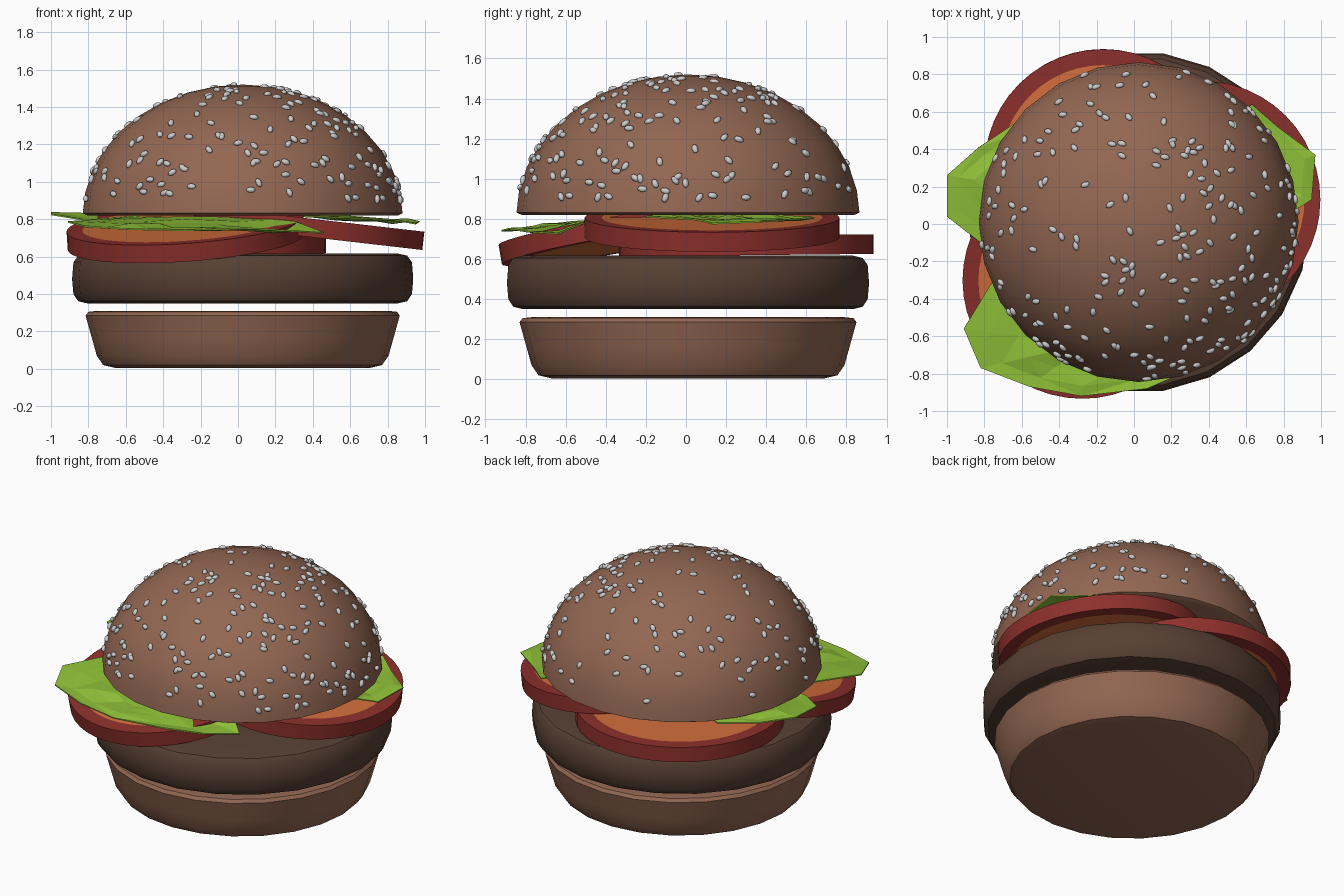
import bpy, bmesh, math, random
from mathutils import Matrix, Vector

if "Cube" in bpy.data.objects:
    bpy.data.objects.remove(bpy.data.objects["Cube"])

random.seed(4)


def material(name, rgb):
    m = bpy.data.materials.new(name)
    m.diffuse_color = (*rgb, 1)
    m.use_nodes = True
    m.node_tree.nodes["Principled BSDF"].inputs["Base Color"].default_value = m.diffuse_color
    return m


BUN = material("bun_brown", (0.29, 0.135, 0.085))
MEAT = material("patty_brown", (0.095, 0.05, 0.033))
RED = material("tomato_red", (0.27, 0.03, 0.025))
ORANGE = material("tomato_flesh", (0.66, 0.16, 0.045))
GREEN = material("leaf_green", (0.28, 0.54, 0.04))


def finish(bm, name, mats=(), smooth=None):
    bmesh.ops.recalc_face_normals(bm, faces=bm.faces)
    me = bpy.data.meshes.new(name)
    bm.to_mesh(me)
    bm.free()
    for m in mats:
        me.materials.append(m)
    ob = bpy.data.objects.new(name, me)
    bpy.context.collection.objects.link(ob)
    if smooth:
        bpy.ops.object.select_all(action='DESELECT')
        ob.select_set(True)
        bpy.context.view_layer.objects.active = ob
        bpy.ops.object.shade_smooth_by_angle(angle=math.radians(smooth))
    return ob


def lathe(name, profile, sides, mat, centre):
    """Spin a (radius, z) profile whose ends lie on the axis."""
    bm = bmesh.new()
    vs = [bm.verts.new((r, 0, z)) for r, z in profile]
    es = [bm.edges.new(p) for p in zip(vs, vs[1:])]
    bmesh.ops.spin(bm, geom=vs + es, cent=(0, 0, 0), axis=(0, 0, 1),
                   angle=math.tau, steps=sides)
    bmesh.ops.remove_doubles(bm, verts=bm.verts, dist=1e-4)
    bmesh.ops.translate(bm, verts=bm.verts, vec=(*centre, 0))
    return finish(bm, name, [mat], 40)


def slice_matrix(x, y, z, sx, sy):
    n = Vector((-sx, -sy, 1)).normalized()
    return Matrix.Translation((x, y, z)) @ Vector((0, 0, 1)).rotation_difference(n).to_matrix().to_4x4()


# Lower bun and patty
lathe("bottom_bun", [(0, 0.005), (0.68, 0.005), (0.745, 0.02), (0.78, 0.07), (0.805, 0.16),
                     (0.84, 0.285), (0.825, 0.305), (0.78, 0.31), (0, 0.31)], 24, BUN, (0.025, 0.01))
lathe("patty", [(0, 0.35), (0.83, 0.35), (0.88, 0.362), (0.905, 0.40), (0.912, 0.48), (0.905, 0.57),
                (0.88, 0.605), (0.83, 0.617), (0, 0.617)], 22, MEAT, (0.025, 0.01))

# Domed top bun
BR, BZ, BH = 0.855, 0.82, 0.70
dome = [(0, BZ), (0.83, BZ)]
dome += [(BR * math.cos(a), BZ + BH * math.sin(a))
         for a in (math.radians(d) for d in (1, 10, 20, 30, 40, 50, 60, 70, 80))]
lathe("top_bun", dome + [(0, BZ + BH)], 24, BUN, (0.025, 0.01))

# Tomato slices: red rim, orange faces
for name, place in (("tomato_back", (-0.165, 0.30, 0.668, 0, 0.01)),
                    ("tomato_right", (0.36, 0.13, 0.757, -0.115, 0)),
                    ("tomato_front", (-0.28, -0.30, 0.728, 0.07, 0.17))):
    bm = bmesh.new()
    bmesh.ops.create_cone(bm, cap_ends=True, segments=48, radius1=0.635, radius2=0.635, depth=0.098)
    caps = [f for f in bm.faces if len(f.verts) > 4]
    bmesh.ops.inset_individual(bm, faces=caps, thickness=0.085)
    for f in caps:
        f.material_index = 1
    bm.transform(slice_matrix(*place))
    finish(bm, name, [RED, ORANGE], 30)

# Crumpled lettuce leaves: outline shrunk in rings toward a centre
leaves = {
    "lettuce_left": [(-0.62, 0.55, 0.81), (-0.83, 0.41, 0.815), (-1.0, 0.26, 0.84), (-1.0, 0.04, 0.83),
                     (-0.82, -0.10, 0.80), (-0.45, -0.12, 0.815), (-0.3, 0.2, 0.815), (-0.4, 0.45, 0.815)],
    "lettuce_front": [(-0.74, -0.28, 0.80), (-0.91, -0.56, 0.79), (-0.82, -0.77, 0.765),
                      (-0.56, -0.87, 0.75), (-0.28, -0.92, 0.745), (0.07, -0.88, 0.755),
                      (0.30, -0.78, 0.74), (0.46, -0.64, 0.73), (0.25, -0.45, 0.81), (-0.3, -0.25, 0.815)],
    "lettuce_right": [(0.63, 0.64, 0.81), (0.78, 0.51, 0.80), (0.97, 0.37, 0.79), (0.95, 0.13, 0.78),
                      (0.84, 0.06, 0.80), (0.5, -0.2, 0.815), (0.3, 0.1, 0.82), (0.4, 0.45, 0.82)],
}
for name, outline in leaves.items():
    pts = [Vector(p) for p in outline]
    mid = sum(pts, Vector()) / len(pts)
    bm = bmesh.new()
    rings = []
    for t in (1, 0.8, 0.55, 0.3):
        wob = 0 if t == 1 else 0.012
        rings.append([bm.verts.new(mid.lerp(p, t) + Vector((0, 0, random.uniform(-wob, wob)))) for p in pts])
    n = len(pts)
    for a, b in zip(rings, rings[1:]):
        for i in range(n):
            bm.faces.new((a[i], a[(i + 1) % n], b[(i + 1) % n], b[i]))
    bm.faces.new(rings[-1])
    bmesh.ops.triangulate(bm, faces=bm.faces)
    leaf = finish(bm, name, [GREEN])
    leaf.modifiers.new("thickness", 'SOLIDIFY').thickness = 0.008

# Sesame seeds scattered on the dome, sparser toward the back left
bm = bmesh.new()
count = 0
while count < 230:
    a = random.uniform(0, math.tau)
    s = random.uniform(0.12, 1)
    c = math.sqrt(1 - s * s)
    p = Vector((BR * c * math.cos(a), BR * c * math.sin(a), BH * s))
    if p.y - p.x > 0.1 and random.random() < 0.4:
        continue
    normal = Vector((p.x / BR**2, p.y / BR**2, p.z / BH**2))
    turn = normal.to_track_quat('Z', 'Y').to_matrix().to_4x4()
    m = (Matrix.Translation(p + Vector((0.025, 0.01, BZ))) @ turn
         @ Matrix.Rotation(random.uniform(0, math.pi), 4, 'Z')
         @ Matrix.Diagonal((0.026, 0.016, 0.014, 1)))
    bmesh.ops.create_uvsphere(bm, u_segments=8, v_segments=6, radius=1, matrix=m)
    count += 1
finish(bm, "sesame_seeds", smooth=60)
